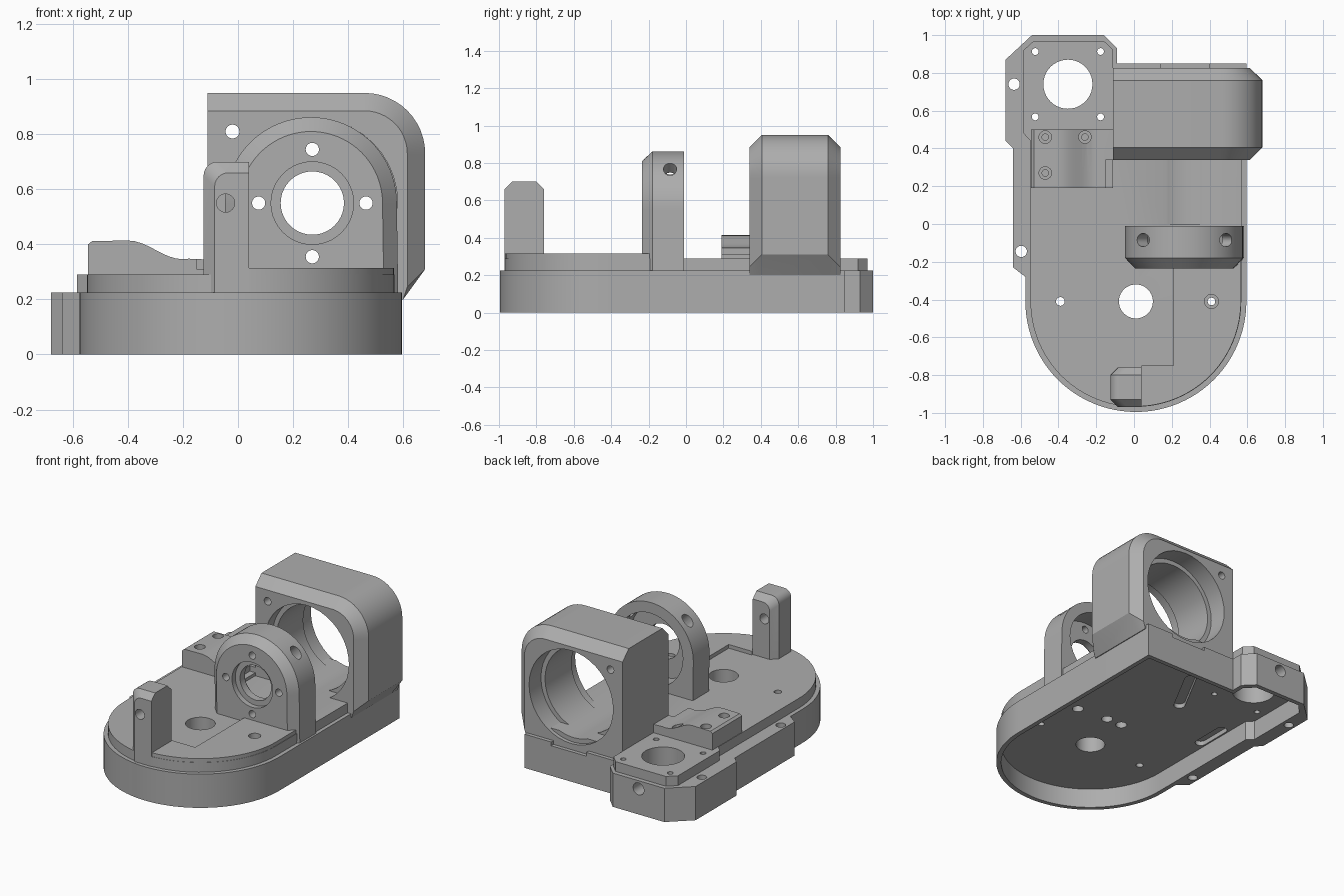
import bpy, bmesh
from math import pi, sin, cos
from mathutils import Vector

cube = bpy.data.objects.get("Cube")
if cube:
    bpy.data.objects.remove(cube)

metal = bpy.data.materials.new("machined grey")
metal.use_nodes = True
GREY = (0.42, 0.42, 0.42, 1)
metal.diffuse_color = GREY
metal.node_tree.nodes["Principled BSDF"].inputs["Base Color"].default_value = GREY


def loft(name, loops):
    """Solid through loops of equal point count, capped at both ends."""
    bm = bmesh.new()
    rings = [[bm.verts.new(p) for p in loop] for loop in loops]
    n = len(rings[0])
    for a, b in zip(rings, rings[1:]):
        for i in range(n):
            j = (i + 1) % n
            bm.faces.new((a[i], a[j], b[j], b[i]))
    bm.faces.new(rings[0][::-1])
    bm.faces.new(rings[-1])
    bmesh.ops.recalc_face_normals(bm, faces=bm.faces)
    mesh = bpy.data.meshes.new(name)
    bm.to_mesh(mesh)
    bm.free()
    mesh.materials.append(metal)
    obj = bpy.data.objects.new(name, mesh)
    bpy.context.collection.objects.link(obj)
    return obj


def plan(name, pts, z0, z1):
    return loft(name, [[(x, y, z) for x, y in pts] for z in (z0, z1)])


def facing(name, sections):
    """Loft of x-z profiles, each placed at its own y."""
    return loft(name, [[(x, y, z) for x, z in pts] for y, pts in sections])


def box(name, x0, x1, y0, y1, z0, z1):
    return plan(name, [(x0, y0), (x1, y0), (x1, y1), (x0, y1)], z0, z1)


def arc(cx, cy, r, a0, a1, n=24):
    return [(cx + r * cos(a0 + (a1 - a0) * i / n), cy + r * sin(a0 + (a1 - a0) * i / n))
            for i in range(n + 1)]


def rod(start, end, r, stretch=1):
    """Round cutter between two points; stretch widens it sideways into a slot."""
    start, end = Vector(start), Vector(end)
    axis = (end - start).normalized()
    side = axis.cross(Vector((0, 1, 0)) if abs(axis.y) < .9 else Vector((1, 0, 0))).normalized()
    up = axis.cross(side)
    ring = [side * u * stretch + up * v for u, v in arc(0, 0, r, 0, 2 * pi, 40)[:-1]]
    return loft("cutter", [[c + p for p in ring] for c in (start, end)])


def down(x, y, r, z0=-.1, z1=.6):
    return rod((x, y, z0), (x, y, z1), r)


def bore(x, z, r, y0, y1):
    return rod((x, y0, z), (x, y1, z), r)


def cut(obj, cutters):
    bpy.context.view_layer.objects.active = obj
    for c in cutters:
        mod = obj.modifiers.new("cut", "BOOLEAN")
        mod.operation, mod.solver, mod.object = "DIFFERENCE", "EXACT", c
        bpy.ops.object.modifier_apply(modifier=mod.name)
        bpy.data.objects.remove(c)


AX, AZ = .27, .55          # shared bore axis
MX, MY = -.35, .74         # motor centre


def floor_holes():
    holes = [down(.01, -.41, .09), down(.41, -.41, .02), down(-.39, -.41, .023),
             down(MX, MY, .13)]
    holes += [down(MX + sx * .173, MY + sy * .173, .018) for sx in (-1, 1) for sy in (-1, 1)]
    return holes


# Base with round front, side flange and motor foot
front = arc(.01, -.41, .585, pi, 2 * pi, 48)
base = plan("base", front + [
    (.595, .85), (-.09, .85), (-.09, .93), (-.16, 1), (-.54, 1), (-.68, .87),
    (-.68, .44), (-.64, .40), (-.64, -.23), (-.575, -.28)], 0, .225)
recess = plan("cutter", arc(.01, -.41, .555, pi, 2 * pi, 48) + [
    (.565, .82), (-.12, .82), (-.12, .91), (-.18, .97), (-.52, .97), (-.585, .90),
    (-.585, .47), (-.545, .43)], -.1, .13)
cut(base, [recess, box("cutter", .14, .40, .825, .9, .2, .3),
           down(-.635, .74, .03), down(-.597, -.145, .03),
           rod((MX, .85, .17), (MX, 1.1, .17), .04)] + floor_holes())
# Underside slot pockets and blind bolt holes
cut(base, [plan("cutter", arc(-.5, .05, .035, pi, 2 * pi) + arc(-.5, .25, .035, 0, pi), .1, .16),
           plan("cutter", [(x * .88 + y * .47 - .02, y * .88 - x * .47 + .47) for x, y in
                           arc(0, -.17, .035, pi, 2 * pi) + arc(0, .17, .035, 0, pi)][::-1],
                .1, .16)])
cut(base, [down(x, y, .035, .1, .2) for x, y in ((.355, -.12), (.135, -.1), (.02, -.1))])

# Upper deck
deck = plan("deck", arc(.01, -.41, .558, pi, 2 * pi, 48) + [
    (.573, .80), (-.11, .80), (-.11, .92), (-.16, .97), (-.53, .97), (-.585, .92),
    (-.585, .48), (-.548, .44)], .22, .29)
cut(deck, floor_holes() + [bore(AX, AZ, .28, 0, .9), down(.41, -.41, .037, .25)])

# Raised pad along the front right edge
rim = [p for p in arc(.01, -.41, .556, 1.5 * pi, 2 * pi, 24) if p[0] > .04]
pad = plan("raised_pad", [(.04, -.75), (.04, -.965)] + rim +
           [(.566, -.1), (.21, -.1), (.21, -.75)], .28, .315)
cut(pad, [down(.41, -.41, .037, .26)])


# Bearing block with chamfered front and back edges
def block_profile(i):
    low = [(-.11, .2), (.60, .2), (.68 - i, .31 - i), (.68 - i, .72)]
    return low + arc(.46, .73, .22 - i, 0, pi / 2, 12) + [(-.11, .95 - i)]


block = facing("bearing_block", [(.34, block_profile(.065)), (.405, block_profile(0)),
                                 (.76, block_profile(0)), (.825, block_profile(.065))])
cut(block, [bore(AX, AZ, .28, .2, 1), bore(AX, AZ, .31, .2, .42), bore(AX, AZ, .31, .70, 1),
            bore(-.02, .81, .025, .2, 1)])


# Arched support
def arch_profile(r):
    return [(AX - r, .22), (AX + r, .22)] + arc(AX - .005, AZ, r, 0, pi, 40)


arch = facing("arched_support", [(-.235, arch_profile(.26)), (-.18, arch_profile(.312)),
                                 (-.01, arch_profile(.312))])
cut(arch, [bore(AX, AZ, .115, -.4, .2), bore(AX, AZ, .15, -.4, -.2),
           bore(AX, AZ, .24, -.15, .2)])
cut(arch, [bore(AX + dx * .195, AZ + dz * .195, .024, -.4, .1)
           for dx, dz in ((1, 0), (-1, 0), (0, 1), (0, -1))])
cut(arch, [rod((AX + s * .1, -.085, AZ + .1), (AX + s * .3, -.085, AZ + .3), .035, 1.3)
           for s in (-1, 1)])


# Front post with chamfered top
def post_profile(i):
    return [(-.125 + i, .22), (.04, .22), (.04, .70 - i)] + \
        arc(-.075 + i, .65 - i, .05, pi / 2, pi, 6)


post = facing("front_post", [(-.97, post_profile(.04)), (-.93, post_profile(0)),
                             (-.80, post_profile(0)), (-.76, post_profile(.04))])
cut(post, [bore(-.045, .55, .033, -1.1, -.6)])

# Sloped clamp block
curve = [(-.11, .345), (-.18, .348)] + [
    (-.20 - .2 * t / 8, .38 - .034 * cos(pi * t / 8)) for t in range(9)] + [(-.53, .412), (-.545, .40)]
ramp_section = [(-.545, .28), (-.11, .28)] + curve
ramp = facing("clamp_block", [(.19, ramp_section), (.5, ramp_section)])
for x, y, z in ((-.47, .46, .38), (-.26, .46, .33), (-.47, .27, .38)):
    cut(ramp, [down(x, y, .033, z), down(x, y, .017, .25)])
cut(ramp, [box("cutter", -.15, -.1, .18, .34, .31, .5)])

parts = [base, deck, pad, block, arch, post, ramp]
bpy.ops.object.select_all(action="DESELECT")
for part in parts:
    part.select_set(True)
bpy.context.view_layer.objects.active = base
bpy.ops.object.shade_smooth_by_angle(angle=.5)
